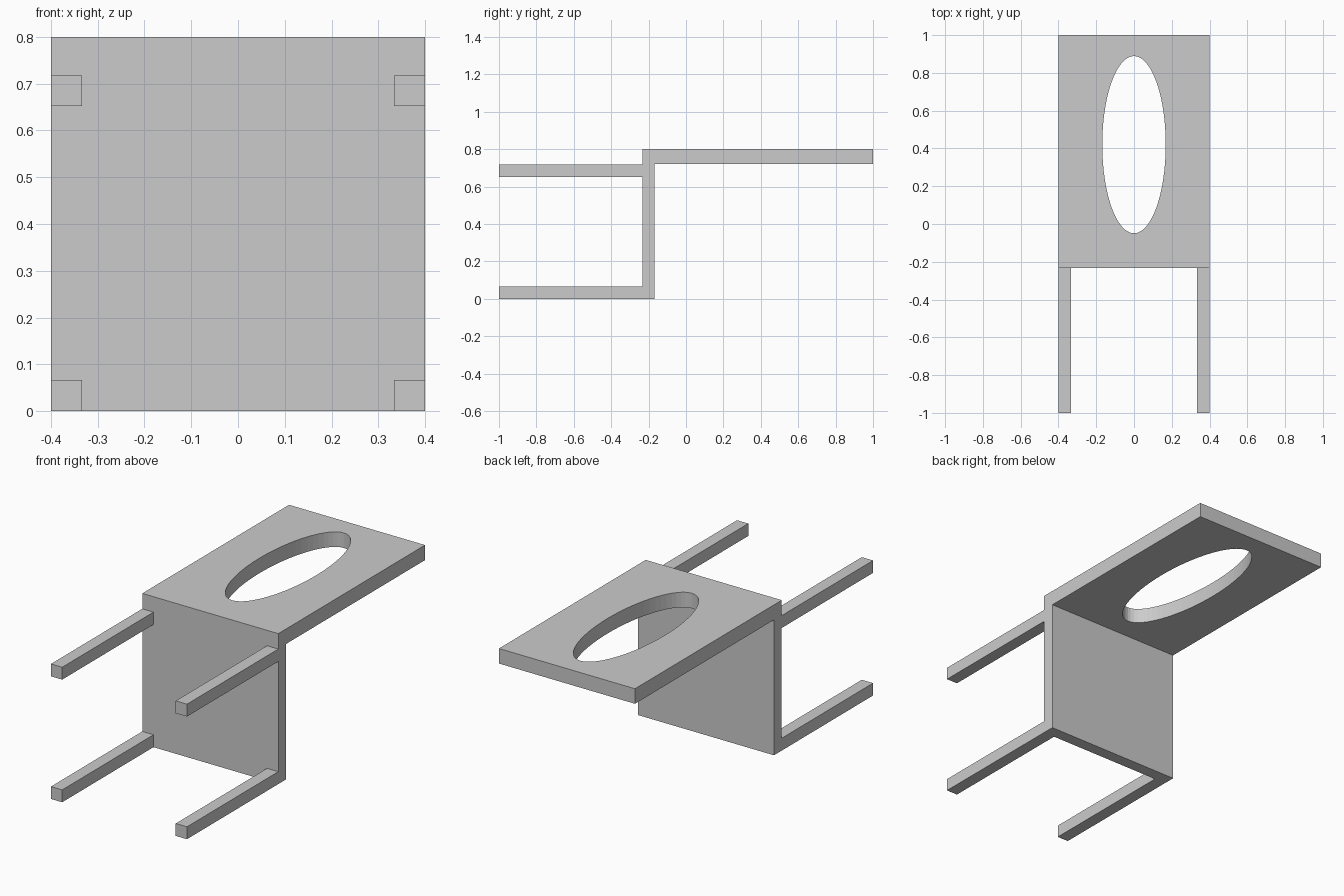
import bpy
import bmesh
from mathutils import Matrix

if "Cube" in bpy.data.objects:
    bpy.data.objects.remove(bpy.data.objects["Cube"])

HALF_W = 0.4                          # half width of the chair
SEAT_Y0, SEAT_Y1 = -0.233, -0.168     # seat slab (chair lies on its back)
LEG = 0.066                           # leg thickness


def make_object(name, bm):
    bmesh.ops.recalc_face_normals(bm, faces=bm.faces)
    mesh = bpy.data.meshes.new(name)
    bm.to_mesh(mesh)
    bm.free()
    obj = bpy.data.objects.new(name, mesh)
    bpy.context.collection.objects.link(obj)
    return obj


def make_box(name, lo, hi):
    size = [b - a for a, b in zip(lo, hi)]
    centre = [(a + b) / 2 for a, b in zip(lo, hi)]
    bm = bmesh.new()
    bmesh.ops.create_cube(bm, size=1, matrix=Matrix.LocRotScale(centre, None, size))
    return make_object(name, bm)


# Seat and backrest: one L-shaped side profile extruded across the width
profile = [(SEAT_Y0, 0), (SEAT_Y1, 0), (SEAT_Y1, 0.72),
           (1, 0.72), (1, 0.8), (SEAT_Y0, 0.8)]
bm = bmesh.new()
side = bm.faces.new([bm.verts.new((-HALF_W, y, z)) for y, z in profile])
ext = bmesh.ops.extrude_face_region(bm, geom=[side], use_keep_orig=True)
moved = [g for g in ext["geom"] if isinstance(g, bmesh.types.BMVert)]
bmesh.ops.translate(bm, vec=(2 * HALF_W, 0, 0), verts=moved)
body = make_object("seat_and_backrest", bm)

# Oval opening through the backrest
bm = bmesh.new()
bmesh.ops.create_cone(bm, cap_ends=True, segments=64, radius1=1, radius2=1, depth=1,
                      matrix=Matrix.LocRotScale((0, 0.42, 0.76), None, (0.168, 0.469, 0.3)))
cutter = make_object("backrest_opening_cutter", bm)
cutter.hide_render = True
cutter.hide_set(True)
cut = body.modifiers.new("oval_opening", 'BOOLEAN')
cut.operation = 'DIFFERENCE'
cut.solver = 'EXACT'
cut.object = cutter

# Four legs, flush with the seat sides
for side_name, x in (("left", -HALF_W), ("right", HALF_W - LEG)):
    for end_name, z in (("front", 0), ("rear", 0.652)):
        make_box(f"{end_name}_{side_name}_leg",
                 (x, -1, z), (x + LEG, SEAT_Y0, z + LEG))
